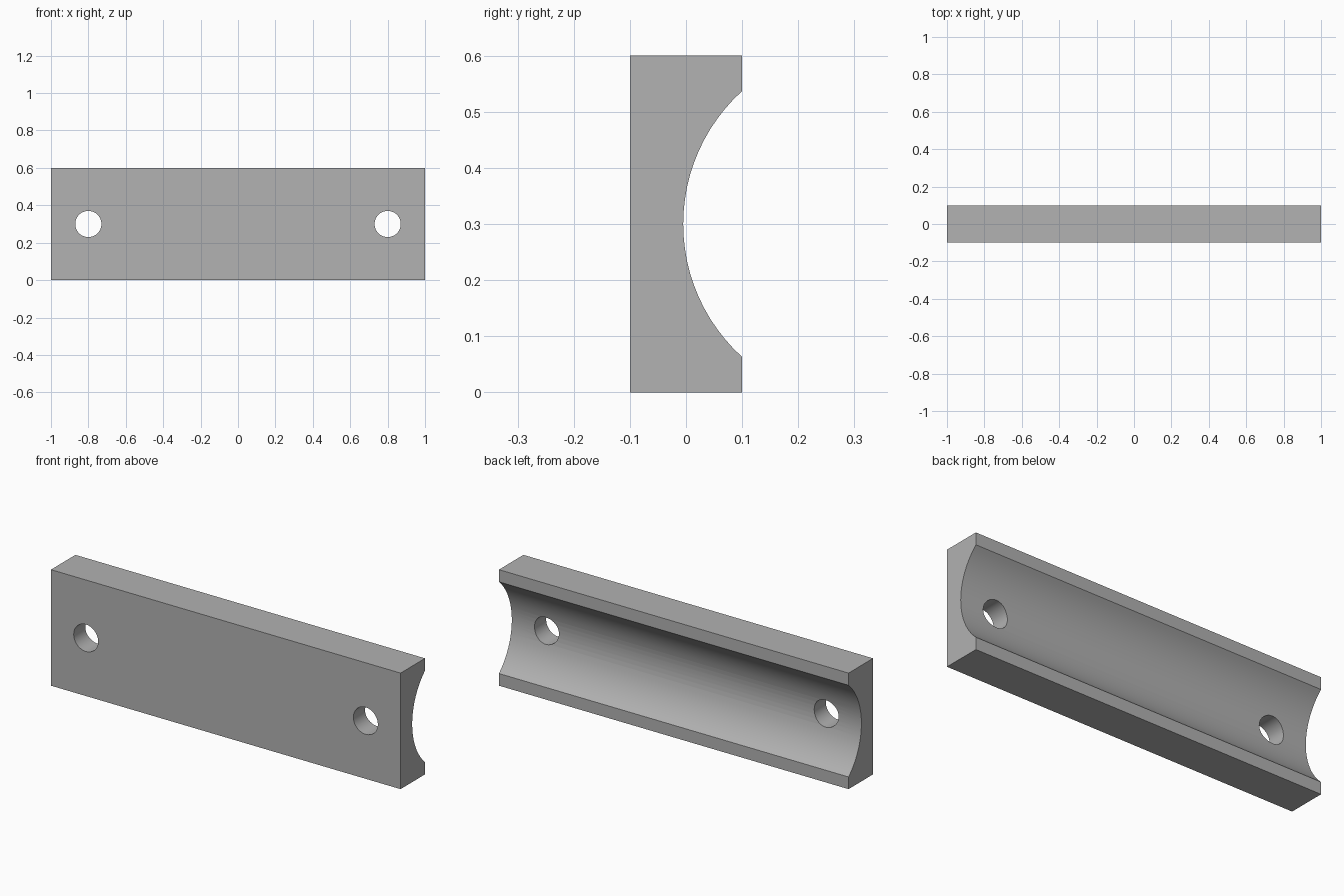
import bpy
import bmesh
from math import asin, cos, pi, sin

LENGTH, HEIGHT, HALF_DEPTH = 2.0, 0.6, 0.1
GROOVE_RADIUS, GROOVE_Y, GROOVE_STEPS = 0.32, 0.315, 24
HOLE_RADIUS, HOLE_X = 0.07, 0.8
MID_Z = HEIGHT / 2

cube = bpy.data.objects.get("Cube")
if cube:
    bpy.data.objects.remove(cube, do_unlink=True)

# Single grey material
grey = bpy.data.materials.new("plain_grey")
grey.use_nodes = True
colour = (0.445, 0.445, 0.445, 1)
grey.diffuse_color = colour
for node in grey.node_tree.nodes:
    if node.type == "BSDF_PRINCIPLED":
        node.inputs["Base Color"].default_value = colour

# Cross-section: rectangle with a round groove in the back
half_chord = (GROOVE_RADIUS ** 2 - (GROOVE_Y - HALF_DEPTH) ** 2) ** 0.5
sweep = asin(half_chord / GROOVE_RADIUS)
profile = [(HALF_DEPTH, 0), (-HALF_DEPTH, 0), (-HALF_DEPTH, HEIGHT), (HALF_DEPTH, HEIGHT)]
for i in range(GROOVE_STEPS + 1):
    a = sweep * (1 - 2 * i / GROOVE_STEPS)
    profile.append((GROOVE_Y - GROOVE_RADIUS * cos(a), MID_Z + GROOVE_RADIUS * sin(a)))

# Extrude the section along the length of the block
bm = bmesh.new()
end = bm.faces.new([bm.verts.new((-LENGTH / 2, y, z)) for y, z in profile])
extruded = bmesh.ops.extrude_face_region(bm, geom=[end])["geom"]
bmesh.ops.translate(bm, vec=(LENGTH, 0, 0),
                    verts=[v for v in extruded if isinstance(v, bmesh.types.BMVert)])
bmesh.ops.recalc_face_normals(bm, faces=bm.faces)
mesh = bpy.data.meshes.new("grooved_block")
bm.to_mesh(mesh)
bm.free()
mesh.materials.append(grey)
block = bpy.data.objects.new("grooved_block", mesh)
bpy.context.collection.objects.link(block)
bpy.context.view_layer.objects.active = block

# Bolt holes through the front, one near each end
for side in (-1, 1):
    bpy.ops.mesh.primitive_cylinder_add(vertices=48, radius=HOLE_RADIUS, depth=1,
                                        location=(side * HOLE_X, 0, MID_Z),
                                        rotation=(pi / 2, 0, 0))
    cutter = bpy.context.object
    cutter.name = "hole_cutter"
    cutter.hide_render = True
    cutter.data.materials.append(grey)
    cut = block.modifiers.new("bolt_hole", "BOOLEAN")
    cut.operation = "DIFFERENCE"
    cut.solver = "EXACT"
    cut.object = cutter
    bpy.context.view_layer.objects.active = block
    bpy.ops.object.modifier_apply(modifier=cut.name)
    bpy.data.objects.remove(cutter, do_unlink=True)

# Smooth the groove and the holes, keep the block's edges crisp
bpy.ops.object.select_all(action="DESELECT")
block.select_set(True)
bpy.context.view_layer.objects.active = block
bpy.ops.object.shade_smooth_by_angle(angle=pi / 6)
